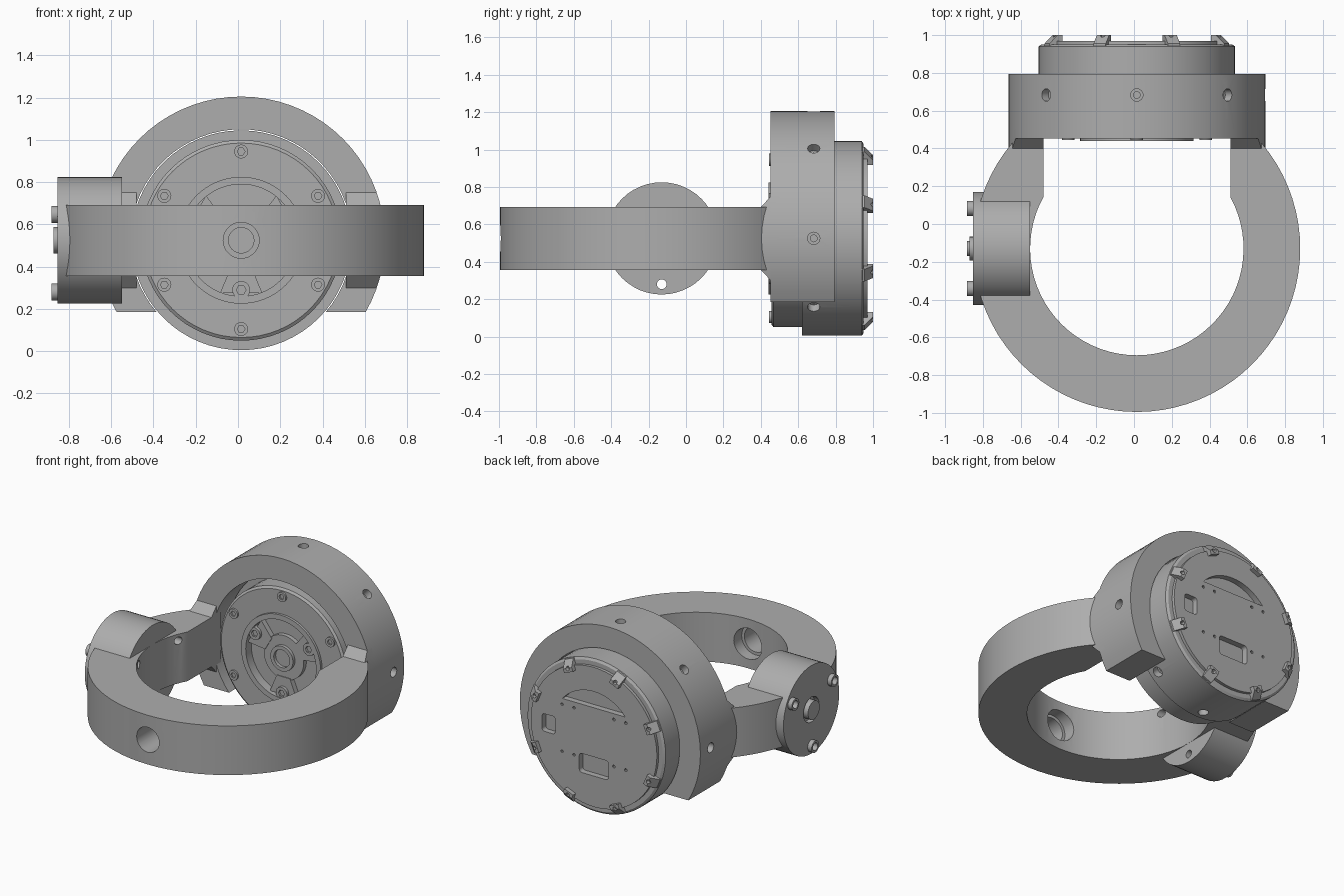
import bpy, bmesh
from math import sin, cos, pi, radians, asin, atan2, sqrt
from mathutils import Matrix, Vector

if "Cube" in bpy.data.objects:
    bpy.data.objects.remove(bpy.data.objects["Cube"])

grey = bpy.data.materials.new("machined grey")
grey.use_nodes = True
COLOUR = (0.42, 0.42, 0.42, 1)
grey.diffuse_color = COLOUR
grey.node_tree.nodes["Principled BSDF"].inputs["Base Color"].default_value = COLOUR

CX, CZ = 0.015, 0.525        # shared axis of motor and housing
RING_Y = -0.13               # centre of the horizontal ring
AXES = {"x": Matrix(((0, 0, 1), (1, 0, 0), (0, 1, 0))),
        "y": Matrix(((1, 0, 0), (0, 0, 1), (0, 1, 0))),
        "z": Matrix.Identity(3)}


def arc(r, a, b, n, cx=0, cy=0):
    """Points along an arc, angles in radians."""
    return [(cx + r * cos(a + (b - a) * i / n), cy + r * sin(a + (b - a) * i / n))
            for i in range(n + 1)]


def circle(r, cx=0, cy=0, n=24):
    return arc(r, 0, 2 * pi, n, cx, cy)[:-1]


def add_prism(bm, pts, lo, hi, axis, rot=None, at=(0, 0, 0)):
    """Extrude a 2D outline between two heights along an axis."""
    m = rot or AXES[axis]
    ends = [[bm.verts.new(m @ Vector((u, v, h)) + Vector(at)) for u, v in pts] for h in (lo, hi)]
    faces = [bm.faces.new(e) for e in ends]
    for i in range(len(pts)):
        j = (i + 1) % len(pts)
        faces.append(bm.faces.new((ends[0][i], ends[0][j], ends[1][j], ends[1][i])))
    bmesh.ops.recalc_face_normals(bm, faces=faces)


def finish(name, bm):
    mesh = bpy.data.meshes.new(name)
    bmesh.ops.recalc_face_normals(bm, faces=bm.faces)
    bm.to_mesh(mesh)
    bm.free()
    ob = bpy.data.objects.new(name, mesh)
    bpy.context.collection.objects.link(ob)
    mesh.materials.append(grey)
    return ob


def prism(name, *args, **kw):
    bm = bmesh.new()
    add_prism(bm, *args, **kw)
    return finish(name, bm)


def lathe(name, profile, n=64):
    """Spin (radius, y) points about the motor axis."""
    bm = bmesh.new()
    vs = [bm.verts.new((CX + r, y, CZ)) for r, y in profile]
    edges = [bm.edges.new(p) for p in zip(vs, vs[1:])]
    bmesh.ops.spin(bm, geom=vs + edges, cent=(CX, 0, CZ), axis=(0, 1, 0),
                   angle=2 * pi, steps=n, use_duplicate=False)
    bmesh.ops.remove_doubles(bm, verts=bm.verts, dist=1e-5)
    return finish(name, bm)


def combine(ob, other, operation):
    """Apply a boolean and remove the helper."""
    mod = ob.modifiers.new("bool", "BOOLEAN")
    mod.object, mod.operation, mod.solver, mod.use_self = other, operation, "EXACT", True
    bpy.context.view_layer.objects.active = ob
    bpy.ops.object.modifier_apply(modifier=mod.name)
    bpy.data.objects.remove(other)


def radial_holes(bm, angles, outer, y):
    """Stepped screw holes pointing at the motor axis."""
    for a in angles:
        d = Vector((cos(radians(a)), 0, sin(radians(a))))
        rot = Vector((0, 0, 1)).rotation_difference(d).to_matrix()
        for r, depth in ((0.033, 0.05), (0.018, 0.1)):
            add_prism(bm, circle(r, n=16), outer - depth, outer + 0.05, "z", rot, (CX, y, CZ))


# Horizontal ring, open at the back with straight inner arms
R_OUT, R_IN, HALF, BACK = 0.865, 0.565, 0.495, 0.48
a_out = atan2(BACK - RING_Y, sqrt(R_OUT ** 2 - (BACK - RING_Y) ** 2))
a_in = atan2(sqrt(R_IN ** 2 - HALF ** 2), HALF)
outline = (arc(R_OUT, pi - a_out, 2 * pi + a_out, 60, CX, RING_Y)
           + [(CX + HALF, BACK)]
           + arc(R_IN, a_in, -pi - a_in, 48, CX, RING_Y) + [(CX - HALF, BACK)])
ring = prism("yoke_ring", outline, 0.357, 0.692, "z")

# Side boss on the ring, with its through holes and the front bore
combine(ring, prism("boss", circle(0.3, RING_Y, CZ, 48), -0.853, -0.55, "x"), "UNION")
bolt_spots = [(RING_Y + 0.245 * cos(radians(a)), CZ + 0.245 * sin(radians(a)))
              for a in (30, 150, 270)]
bm = bmesh.new()
for y, z in bolt_spots:
    add_prism(bm, circle(0.026, y, z), -1, -0.4, "x")
add_prism(bm, circle(0.085, RING_Y, CZ), -0.95, -0.82, "x")
add_prism(bm, circle(0.085, CX, CZ, 32), -1.1, -0.6, "y")
add_prism(bm, circle(0.105, CX, CZ, 32), -0.77, -0.6, "y")
combine(ring, finish("cutter", bm), "DIFFERENCE")

# Hollow screw heads and centre plug on the boss
bm = bmesh.new()
for y, z in bolt_spots:
    add_prism(bm, circle(0.04, y, z), -0.883, -0.85, "x")
heads = finish("boss_screws", bm)
bm = bmesh.new()
for y, z in bolt_spots:
    add_prism(bm, circle(0.026, y, z), -1, -0.7, "x")
combine(heads, finish("cutter", bm), "DIFFERENCE")
prism("boss_plug", circle(0.063, RING_Y, CZ), -0.872, -0.8, "x")

# Round housing with flat feet, open underneath
R_H, R_BORE, DROP = 0.68, 0.525, 0.34
lo, li = asin(DROP / R_H), asin(DROP / R_BORE)
outline = (arc(R_H, -lo, pi + lo, 48, CX, CZ) + arc(R_BORE, pi + li, -li, 48, CX, CZ))
housing = prism("housing", outline, 0.453, 0.795, "y")
bm = bmesh.new()
radial_holes(bm, (0, 45, 90, 135, 180), R_H, 0.683)
combine(housing, finish("cutter", bm), "DIFFERENCE")

# Flared blocks joining the arms to the housing
flare = [(0.4, 0.692), (0.453, 0.75), (0.5, 0.75), (0.5, 0.3), (0.453, 0.3), (0.4, 0.357)]
for side, name in ((1, "left_flare"), (-1, "right_flare")):
    ob = prism(name, flare, CX + side * HALF, CX + side * 0.75, "x")
    combine(ob, prism("cutter", circle(R_H, CX, CZ, 72), 0.3, 0.6, "y"), "INTERSECT")

# Motor body turned from one profile, front hub to back cover
motor = lathe("motor", [
    (0, 0.47), (0.06, 0.47), (0.06, 0.448), (0.085, 0.448), (0.085, 0.47), (0.15, 0.47),
    (0.15, 0.5), (0.265, 0.5), (0.265, 0.44), (0.3, 0.44), (0.3, 0.457), (0.46, 0.457),
    (0.475, 0.468), (0.475, 0.62), (0.52, 0.62), (0.52, 0.94), (0.505, 0.95),
    (0.475, 0.95), (0.475, 0.97), (0, 0.97)])
bm = bmesh.new()
radial_holes(bm, (-45, -90, -135), 0.52, 0.683)
# Back cover windows: segment slot, square port, wide port
a = asin(0.2 / 0.31)
add_prism(bm, arc(0.31, a, pi - a, 20, CX, CZ), 0.93, 1.1, "y")
for x, z, w, h in ((0.34, 0, 0.05, 0.06), (0, -0.2, 0.11, 0.065)):
    pts = []
    for k, (sx, sz) in enumerate(((1, 1), (-1, 1), (-1, -1), (1, -1))):
        pts += arc(0.02, k * pi / 2, (k + 1) * pi / 2, 4,
                   CX + x + sx * (w - 0.02), CZ + z + sz * (h - 0.02))
    add_prism(bm, pts, 0.93, 1.1, "y")
for x in (-0.24, -0.15, 0.15, 0.24):
    for z in (-0.16, 0.16):
        add_prism(bm, circle(0.01, CX + x, CZ + z, 10), 0.95, 1.1, "y")
combine(motor, finish("cutter", bm), "DIFFERENCE")

# Clip tabs around the back cover, each with a small hole
tabs, holes = bmesh.new(), bmesh.new()
clip = [(0.44, 0.96), (0.44, 1), (0.468, 1), (0.515, 0.955), (0.515, 0.93), (0.47, 0.93)]
for k in range(8):
    rot = Matrix.Rotation(pi / 8 + k * pi / 4, 3, "Y")
    add_prism(tabs, clip, -0.035, 0.035, "z", rot, (CX, 0, CZ))
    add_prism(holes, circle(0.014, 0.465, 0, 12), 0.975, 1.1, "y", rot @ AXES["y"], (CX, 0, CZ))
combine(finish("clip_tabs", tabs), finish("cutter", holes), "DIFFERENCE")


def front_screws(name, count, radius, head, y0, y1):
    """Ring of socket screws on the motor front."""
    heads, sockets = bmesh.new(), bmesh.new()
    for k in range(count):
        a = -pi / 2 + k * 2 * pi / count
        x, z = CX + radius * cos(a), CZ + radius * sin(a)
        add_prism(heads, circle(head, x, z, 20), y0, y1, "y")
        add_prism(sockets, circle(head * 0.55, x, z, 6), y0 - 0.1, y0 + 0.015, "y")
    combine(finish(name, heads), finish("cutter", sockets), "DIFFERENCE")


front_screws("face_screws", 6, 0.42, 0.033, 0.445, 0.47)
front_screws("hub_screws", 3, 0.235, 0.042, 0.445, 0.51)

# Spider webs linking hub and rim behind the hub screws
bm = bmesh.new()
for k in range(3):
    rot = Matrix.Rotation(k * 2 * pi / 3, 3, "Y") @ AXES["y"]
    web = [(-0.05, -0.13), (0.05, -0.13), (0.1, -0.25), (-0.1, -0.25)]
    add_prism(bm, web, 0.465, 0.51, "y", rot, (CX, 0, CZ))
finish("hub_webs", bm)

# Smooth the round walls, keep machined edges crisp
for ob in bpy.context.scene.objects:
    if ob.type == "MESH":
        bpy.ops.object.select_all(action="DESELECT")
        ob.select_set(True)
        bpy.context.view_layer.objects.active = ob
        bpy.ops.object.shade_smooth_by_angle(angle=radians(30))
